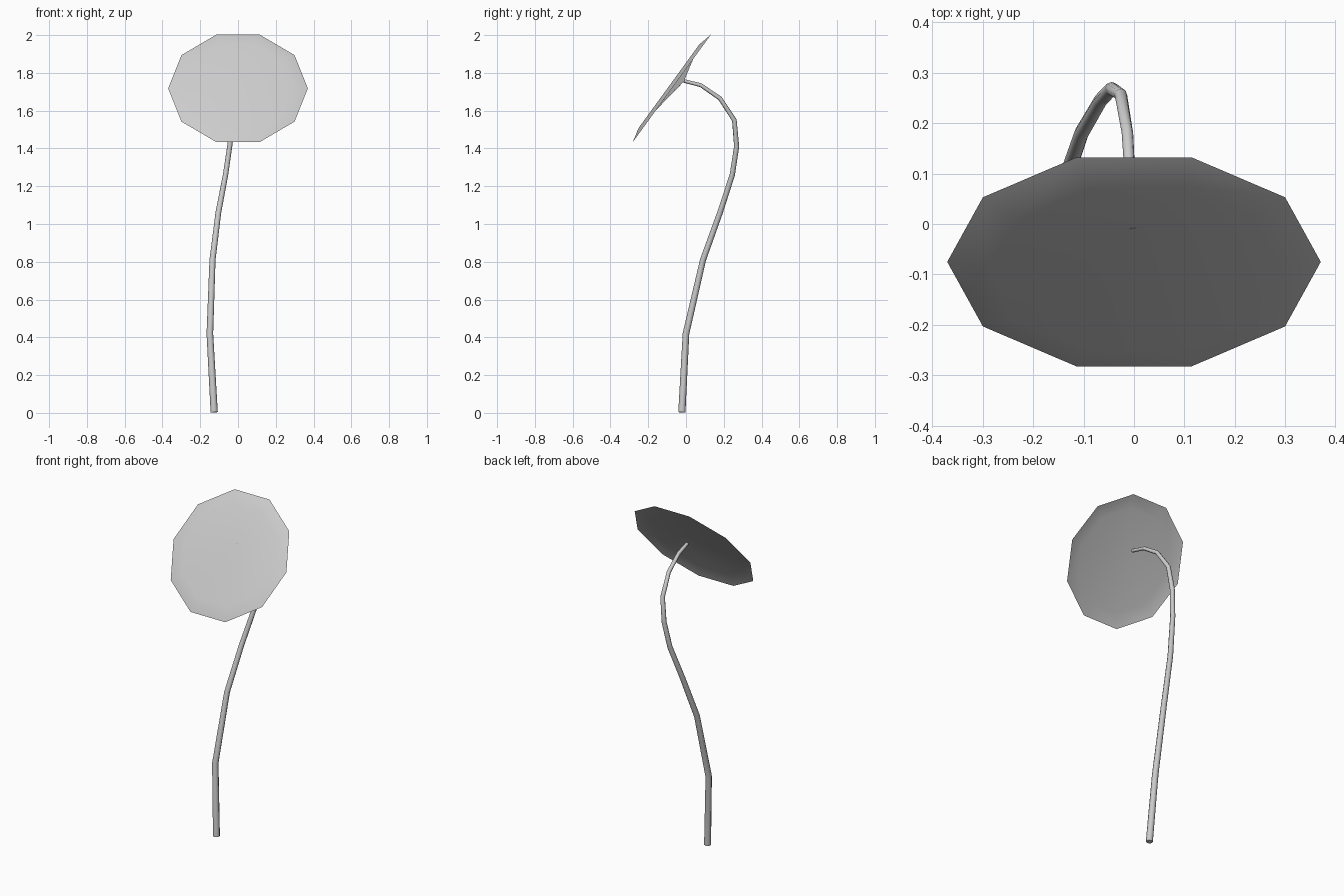
import bpy, bmesh, math
from mathutils import Vector

if "Cube" in bpy.data.objects:
    bpy.data.objects.remove(bpy.data.objects["Cube"], do_unlink=True)

GREY = (0.6, 0.6, 0.6, 1.0)
grey = bpy.data.materials.new("plain grey")
grey.use_nodes = True
grey.diffuse_color = GREY
grey.node_tree.nodes["Principled BSDF"].inputs["Base Color"].default_value = GREY


def smooth(obj):
    for p in obj.data.polygons:
        p.use_smooth = True


# Leaf: thin ten-sided dish, tilted up towards the front
CENTRE = Vector((0, -0.075, 1.718))
ACROSS = Vector((1, 0, 0))
ALONG = Vector((0, 0.588, 0.809))
NORMAL = ACROSS.cross(ALONG)
SIDES = 10


def on_leaf(u, v, n):
    return CENTRE + ACROSS * u + ALONG * v + NORMAL * n


bm = bmesh.new()


def ring(radius, height):
    angles = [2 * math.pi * i / SIDES for i in range(SIDES)]
    return [bm.verts.new(on_leaf(radius * math.cos(a), radius * math.sin(a), height))
            for a in angles]


# NORMAL points to the back, the raised inner ring to the front
if NORMAL.y > 0:
    NORMAL = -NORMAL
rim, inner = ring(0.37, 0), ring(0.288, 0.019)
dimple = bm.verts.new(on_leaf(0, 0.065, -0.03))
for i in range(SIDES):
    j = (i + 1) % SIDES
    bm.faces.new((rim[i], rim[j], inner[j], inner[i]))
    bm.faces.new((inner[i], inner[j], dimple))
bm.normal_update()
if sum((f.normal.dot(NORMAL) for f in bm.faces)) < 0:
    bmesh.ops.reverse_faces(bm, faces=bm.faces[:])
mesh = bpy.data.meshes.new("leaf")
bm.to_mesh(mesh)
bm.free()
leaf = bpy.data.objects.new("leaf", mesh)
bpy.context.collection.objects.link(leaf)
mesh.materials.append(grey)
smooth(leaf)

# Stem: tapered bent tube, each point is x, y, z, radius
PATH = [
    (-0.126, -0.022, 0.003, 0.019), (-0.149, 0.0, 0.42, 0.0175),
    (-0.135, 0.09, 0.81, 0.016), (-0.104, 0.18, 1.06, 0.015),
    (-0.066, 0.245, 1.26, 0.014), (-0.044, 0.268, 1.41, 0.0135),
    (-0.026, 0.256, 1.55, 0.0125), (-0.013, 0.18, 1.665, 0.0115),
    (-0.007, 0.078, 1.735, 0.0105), (0.0, -0.01, 1.757, 0.0095),
]
curve = bpy.data.curves.new("stem", "CURVE")
curve.dimensions = "3D"
curve.bevel_depth = 1.0
curve.bevel_resolution = 2
curve.use_fill_caps = True
spline = curve.splines.new("POLY")
spline.points.add(len(PATH) - 1)
for point, (x, y, z, r) in zip(spline.points, PATH):
    point.co = (x, y, z, 1)
    point.radius = r
stem = bpy.data.objects.new("stem", curve)
bpy.context.collection.objects.link(stem)
curve.materials.append(grey)

# Turn the tube into a mesh with soft sides and crisp ends
bpy.ops.object.select_all(action="DESELECT")
stem.select_set(True)
bpy.context.view_layer.objects.active = stem
bpy.ops.object.convert(target="MESH")
bpy.ops.object.shade_smooth_by_angle(angle=math.radians(60))
